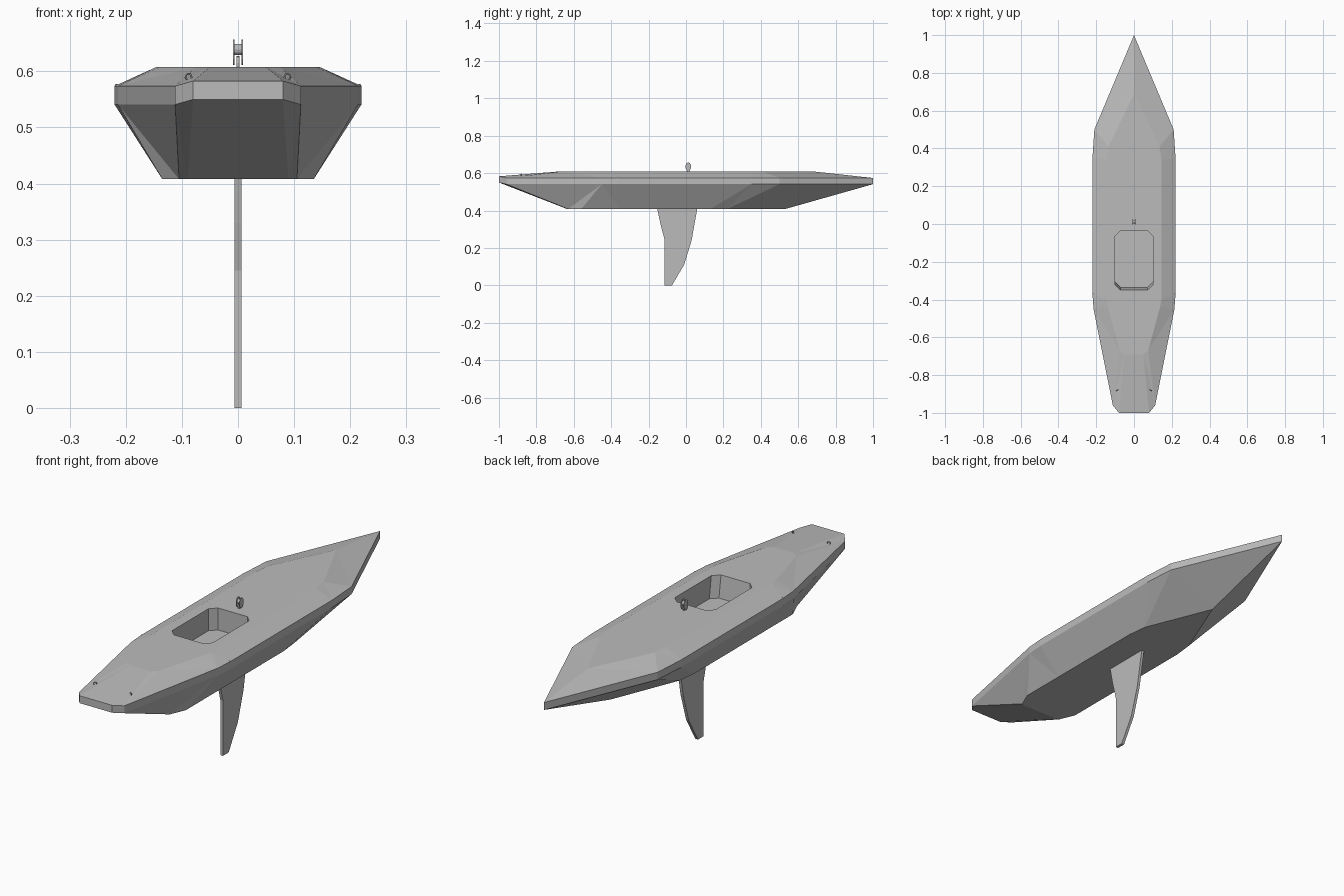
import bpy, bmesh, math
from mathutils import Vector

cube = bpy.data.objects.get("Cube")
if cube:
    bpy.data.objects.remove(cube)

grey = bpy.data.materials.new("plain grey")
grey.use_nodes = True
grey.diffuse_color = (0.5, 0.5, 0.5, 1)
grey.node_tree.nodes["Principled BSDF"].inputs["Base Color"].default_value = (0.5, 0.5, 0.5, 1)


def make(name, bm):
    bmesh.ops.recalc_face_normals(bm, faces=bm.faces)
    mesh = bpy.data.meshes.new(name)
    bm.to_mesh(mesh)
    bm.free()
    mesh.materials.append(grey)
    ob = bpy.data.objects.new(name, mesh)
    bpy.context.scene.collection.objects.link(ob)
    return ob


def loft(name, rings):
    """Skin a stack of closed loops and cap both ends."""
    bm = bmesh.new()
    loops = [[bm.verts.new(p) for p in ring] for ring in rings]
    n = len(loops[0])
    for a, b in zip(loops, loops[1:]):
        for i in range(n):
            j = (i + 1) % n
            bm.faces.new((a[i], a[j], b[j], b[i]))
    bm.faces.new(loops[0][::-1])
    bm.faces.new(loops[-1])
    return make(name, bm)


def mirrored(half, z, stern_rise=0):
    """Half outline from bow to stern, mirrored; stern point may be raised."""
    pts = [(x, y, z + (stern_rise if i == len(half) - 1 else 0))
           for i, (x, y) in enumerate(half)]
    return pts + [(-x, y, h) for x, y, h in pts[:0:-1]]


# Hull: bottom, rail band and raised deck
bottom = [(0, .53), (.125, .22), (.135, .13), (.135, -.35), (.135, -.56), (.105, -.63), (.09, -.635)]
rail = [(0, 1), (.21, .5), (.22, .35), (.22, -.37), (.214, -.45), (.112, -.96), (.08, -1)]
deck = [(0, .69), (.135, .41), (.145, .34), (.145, -.4), (.138, -.44), (.075, -.67), (.05, -.69)]
hull = loft("hull", [mirrored(bottom, .408), mirrored(rail, .541, .009),
                     mirrored(rail, .574, .009), mirrored(deck, .608)])
tri = bmesh.new()
tri.from_mesh(hull.data)
bmesh.ops.triangulate(tri, faces=[f for f in tri.faces if len(f.verts) == 4])
tri.to_mesh(hull.data)
tri.free()


# Cockpit recess with clipped corners and a sloping aft wall
def cockpit(z, aft):
    w, fore, c = .1, -.037, .028
    return [(w, fore - c, z), (w - c, fore, z), (c - w, fore, z), (-w, fore - c, z),
            (-w, aft + c, z), (c - w, aft, z), (w - c, aft, z), (w, aft + c, z)]


cutter = loft("cockpit_cutter", [cockpit(.51, -.335), cockpit(.608, -.349), cockpit(.65, -.349)])
cutter.hide_render = True
cutter.hide_viewport = True
cut = hull.modifiers.new("cockpit", 'BOOLEAN')
cut.operation = 'DIFFERENCE'
cut.solver = 'EXACT'
cut.object = cutter

# Keel fin
fin = [(-.155, .415), (-.137, .33), (-.115, .245), (-.115, 0),
       (-.075, 0), (-.01, .11), (.03, .24), (.061, .415)]
loft("keel_fin", [[(x, y, z) for y, z in fin] for x in (-.0065, .0065)])


def oval(name, x0, x1, cy, cz, ry, rz, n=12):
    angles = [math.tau * i / n for i in range(n)]
    return loft(name, [[(x, cy + ry * math.cos(a), cz + rz * math.sin(a)) for a in angles]
                       for x in (x0, x1)])


# Pulley block ahead of the cockpit: two cheeks, a wheel and a foot
for side, s in (("left", 1), ("right", -1)):
    oval(side + "_pulley_cheek", s * .006, s * .009, .012, .634, .015, .023)
oval("pulley_wheel", -.006, .006, .012, .639, .010, .010)
oval("pulley_foot", -.003, .003, .012, .615, .007, .012)


def eyelet(name, centre, axis, radius=.006, wire=.0016):
    """Small ring standing on the deck."""
    bm = bmesh.new()
    turn = Vector((0, 0, 1)).rotation_difference(Vector(axis))
    grid = []
    for i in range(10):
        a = math.tau * i / 10
        out = Vector((math.cos(a), math.sin(a), 0))
        grid.append([])
        for j in range(5):
            b = math.tau * j / 5
            p = out * (radius + wire * math.cos(b)) + Vector((0, 0, wire * math.sin(b)))
            grid[-1].append(bm.verts.new(turn @ p + Vector(centre)))
    for i in range(10):
        for j in range(5):
            k, m = (i + 1) % 10, (j + 1) % 5
            bm.faces.new((grid[i][j], grid[k][j], grid[k][m], grid[i][m]))
    return make(name, bm)


# Stern eyelets and small rail eyelets
for side, s in (("left", 1), ("right", -1)):
    eyelet(side + "_stern_eyelet", (s * .088, -.88, .590), (.5 * s, 1, 0))
    eyelet(side + "_rail_eyelet", (s * .216, -.37, .574), (0, 1, 0), .003, .001)
